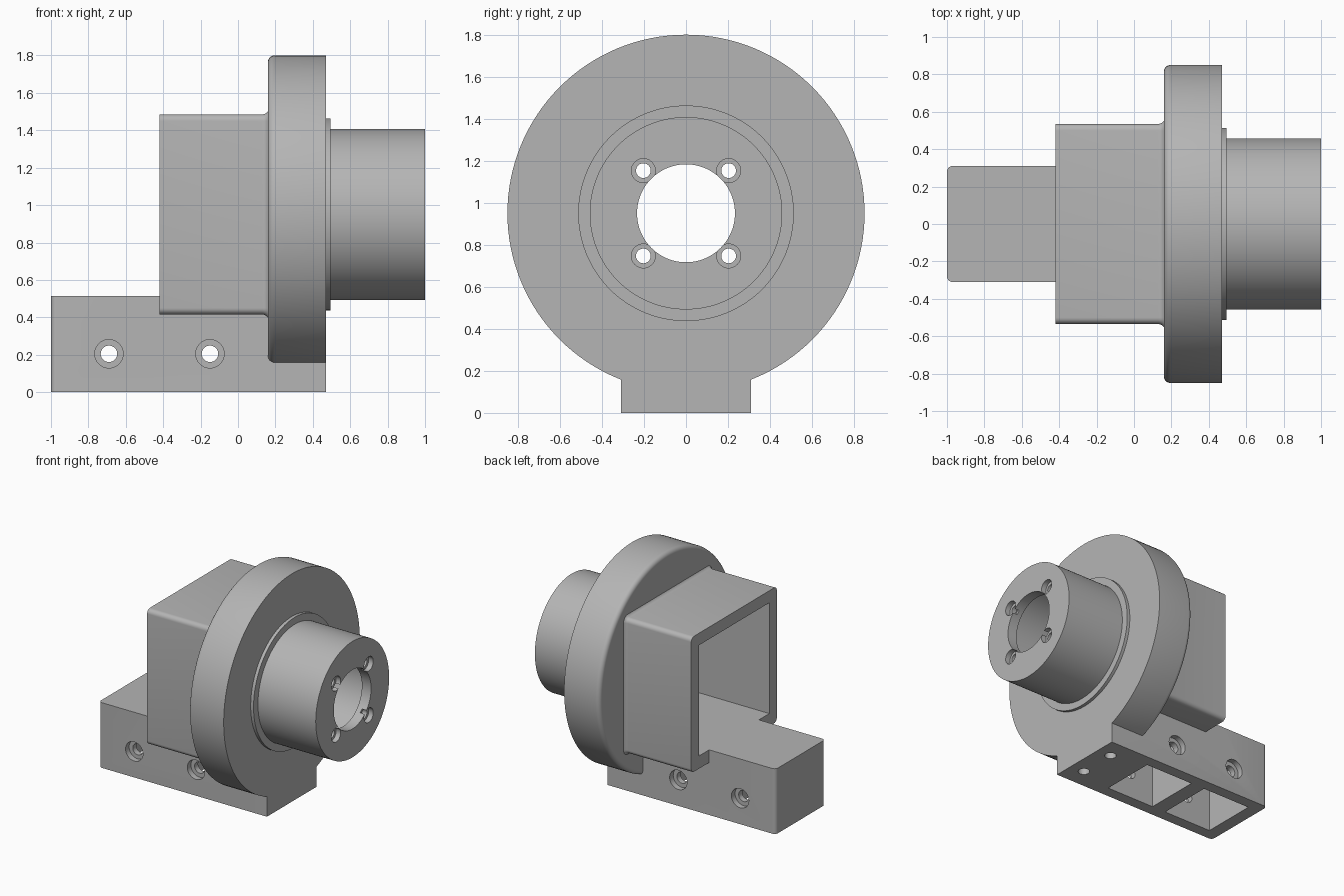
import bpy, bmesh
from math import sin, cos, pi, radians, sqrt
from mathutils import Matrix

cube = bpy.data.objects.get("Cube")
if cube:
    bpy.data.objects.remove(cube, do_unlink=True)

grey = bpy.data.materials.new("plain grey")
grey.use_nodes = True
grey.diffuse_color = (0.46, 0.46, 0.46, 1)
grey.node_tree.nodes["Principled BSDF"].inputs["Base Color"].default_value = grey.diffuse_color

AXIS_Z = 0.95   # height of the bore axis


def finish(name, bm):
    bmesh.ops.recalc_face_normals(bm, faces=bm.faces)
    mesh = bpy.data.meshes.new(name)
    bm.to_mesh(mesh)
    bm.free()
    mesh.materials.append(grey)
    ob = bpy.data.objects.new(name, mesh)
    bpy.context.collection.objects.link(ob)
    return ob


def loft(name, rings):
    """Skin closed rings of equal point count and cap both ends."""
    bm = bmesh.new()
    loops = [[bm.verts.new(p) for p in ring] for ring in rings]
    n = len(loops[0])
    for a, b in zip(loops, loops[1:]):
        for i in range(n):
            j = (i + 1) % n
            bm.faces.new((a[i], a[j], b[j], b[i]))
    bm.faces.new(loops[0])
    bm.faces.new(loops[-1])
    return finish(name, bm)


def turned(name, profile, y=0, z=AXIS_Z, seg=128):
    """Revolve (x, radius) pairs around an axis parallel to x."""
    return loft(name, [[(x, y + r * cos(2 * pi * i / seg), z + r * sin(2 * pi * i / seg))
                        for i in range(seg)] for x, r in profile])


def rounded_square(x, half, r, steps=6):
    pts = []
    for q, (sy, sz) in enumerate([(1, 1), (-1, 1), (-1, -1), (1, -1)]):
        for k in range(steps + 1):
            a = (q + k / steps) * pi / 2
            pts.append((x, sy * (half - r) + r * cos(a), AXIS_Z + sz * (half - r) + r * sin(a)))
    return pts


def block(name, lo, hi):
    bm = bmesh.new()
    bmesh.ops.create_cube(bm, size=1)
    for v in bm.verts:
        v.co = [l + (c + 0.5) * (h - l) for c, l, h in zip(v.co, lo, hi)]
    return finish(name, bm)


def rod(name, axis, centre, r, length):
    bm = bmesh.new()
    bmesh.ops.create_cone(bm, cap_ends=True, segments=40, radius1=r, radius2=r, depth=length)
    if axis != "Z":
        bm.transform(Matrix.Rotation(pi / 2, 4, "X" if axis == "Y" else "Y"))
    bm.transform(Matrix.Translation(centre))
    return finish(name, bm)


def combine(body, tool, operation):
    mod = body.modifiers.new(tool.name, "BOOLEAN")
    mod.object, mod.operation, mod.solver = tool, operation, "EXACT"
    bpy.context.view_layer.objects.active = body
    bpy.ops.object.modifier_apply(modifier=mod.name)
    bpy.data.objects.remove(tool, do_unlink=True)


# Mounting foot with rounded upright corners at its free end
foot = block("bearing_housing", (-1, -0.31, 0), (0.47, 0.31, 0.515))
bm = bmesh.new()
bm.from_mesh(foot.data)
corners = [e for e in bm.edges if all(v.co.x < -0.9 for v in e.verts)
           and abs(e.verts[0].co.z - e.verts[1].co.z) > 0.1]
bmesh.ops.bevel(bm, geom=corners, offset=0.03, segments=5, profile=0.5, affect="EDGES")
bm.to_mesh(foot.data)
bm.free()
body = foot

# Square box flaring into the flange
R = 0.035
box_rings = [rounded_square(-0.42, 0.535, R)]
for k in range(7):
    a = k / 6 * pi / 2
    grow = R * (1 - cos(a))
    box_rings.append(rounded_square(0.165 - R + R * sin(a), 0.535 + grow, R + grow))
box_rings.append(rounded_square(0.3, 0.535 + R, 2 * R))
combine(body, loft("square_box", box_rings), "UNION")

# Flange disc with a rounded rear edge
rim = [(0.16 + R * (1 - cos(k / 6 * pi / 2)), 0.85 - R * (1 - sin(k / 6 * pi / 2))) for k in range(7)]
combine(body, turned("flange", rim + [(0.47, 0.85)]), "UNION")

# Collar step and neck
combine(body, turned("collar", [(0.4, 0.513), (0.495, 0.513)]), "UNION")
combine(body, turned("neck", [(0.38, 0.458), (1.0, 0.458)]), "UNION")

# Box cavity, round neck cavity and end bore
cutters = [block("box_cavity", (-0.6, -0.44, 0.515), (0.36, 0.44, 1.39)),
           turned("neck_cavity", [(0.3, 0.37), (0.92, 0.37)]),
           turned("bore", [(0.8, 0.233), (1.1, 0.233)])]

# Counterbored screw holes around the bore
for y in (-0.203, 0.203):
    for dz in (-0.203, 0.203):
        spot = (y, AXIS_Z + dz)
        cutters.append(rod("face_hole", "X", (0.95, *spot), 0.035, 0.2))
        cutters.append(rod("face_counterbore", "X", (1.0, *spot), 0.057, 0.08))

# Foot pockets and their counterbored cross holes
for x in (-0.69, -0.15):
    cutters.append(block("foot_pocket", (x - 0.21, -0.22, -0.1), (x + 0.21, 0.22, 0.41)))
    cutters.append(rod("cross_hole", "Y", (x, 0, 0.205), 0.044, 1))
    for side in (-1, 1):
        cutters.append(rod("cross_counterbore", "Y", (x, side * 0.31, 0.205), 0.076, 0.09))

# Blind holes under the flange
for y in (-0.15, 0.15):
    cutters.append(rod("blind_hole", "Z", (0.35, y, 0), 0.042, 0.4))

for cutter in cutters:
    combine(body, cutter, "DIFFERENCE")

# One smooth casting with crisp edges
for ob in bpy.context.selected_objects:
    ob.select_set(False)
body.select_set(True)
bpy.context.view_layer.objects.active = body
bpy.ops.object.shade_smooth_by_angle(angle=radians(30))
